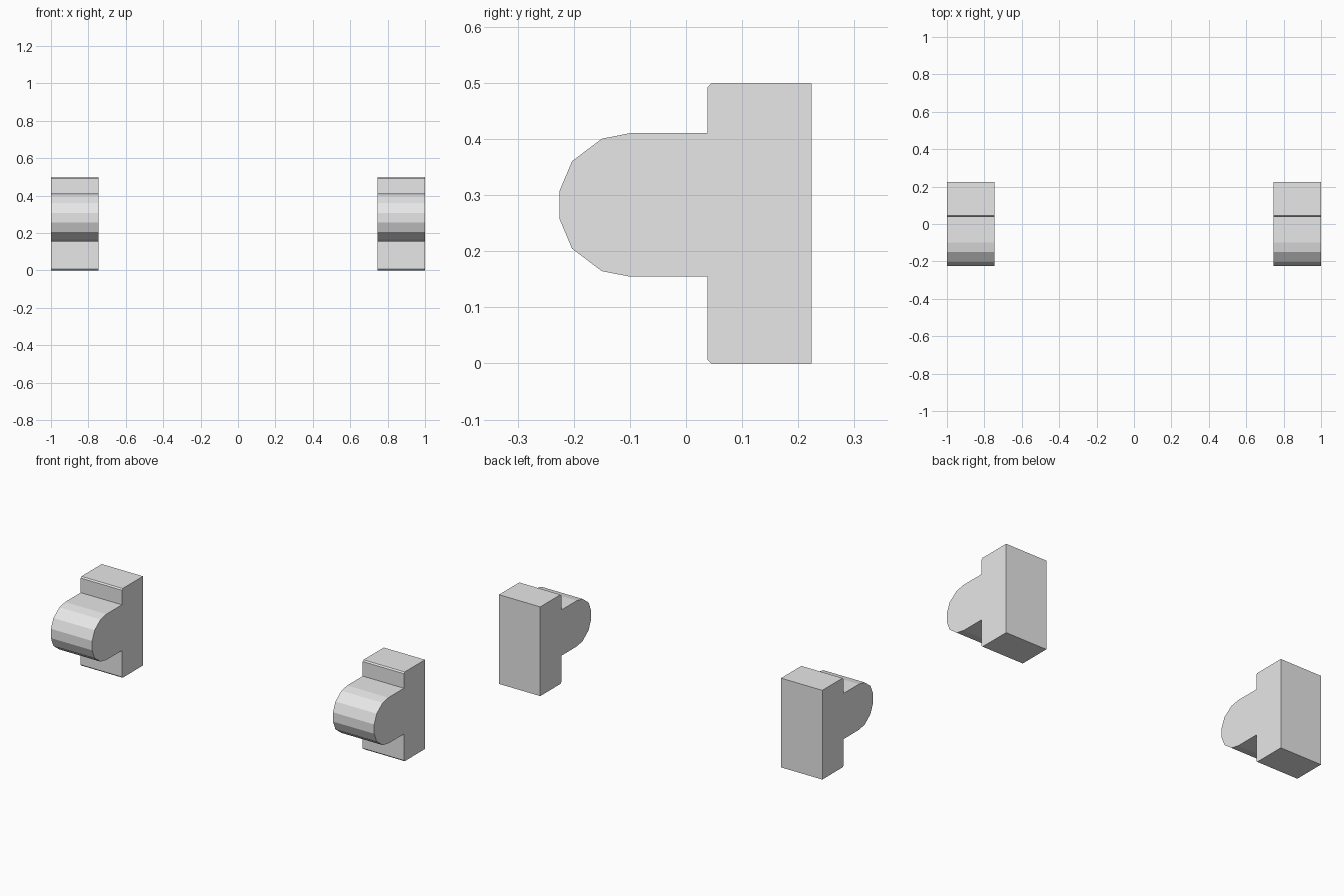
import bpy
import bmesh

if "Cube" in bpy.data.objects:
    bpy.data.objects.remove(bpy.data.objects["Cube"], do_unlink=True)

# Plain grey material
grey = bpy.data.materials.new("light_grey")
grey.use_nodes = True
colour = (0.8, 0.8, 0.8, 1)
grey.diffuse_color = colour
grey.node_tree.nodes["Principled BSDF"].inputs["Base Color"].default_value = colour

INNER, OUTER = 0.745, 1.0
BACK, FACE, HEIGHT, CHAMFER = 0.224, 0.038, 0.499, 0.007
NOSE_Z = 0.2825

# Side outline (y, z): chamfered backing block with a rounded nose
upper_nose = [(FACE, 0.128), (-0.099, 0.128), (-0.15, 0.118),
              (-0.203, 0.078), (-0.225, 0.026)]
outline = [(BACK, 0), (BACK, HEIGHT), (FACE + CHAMFER, HEIGHT), (FACE, HEIGHT - CHAMFER)]
outline += [(y, NOSE_Z + h) for y, h in upper_nose]
outline += [(y, NOSE_Z - h) for y, h in reversed(upper_nose)]
outline += [(FACE, CHAMFER), (FACE + CHAMFER, 0)]


def extruded_bracket(name, x_start, x_end):
    """Extrude the side outline across the width of one bracket."""
    bm = bmesh.new()
    side = bm.faces.new([bm.verts.new((x_start, y, z)) for y, z in outline])
    result = bmesh.ops.extrude_face_region(bm, geom=[side], use_keep_orig=True)
    moved = [v for v in result["geom"] if isinstance(v, bmesh.types.BMVert)]
    bmesh.ops.translate(bm, verts=moved, vec=(x_end - x_start, 0, 0))
    bmesh.ops.recalc_face_normals(bm, faces=bm.faces)
    mesh = bpy.data.meshes.new(name)
    bm.to_mesh(mesh)
    bm.free()
    mesh.materials.append(grey)
    obj = bpy.data.objects.new(name, mesh)
    bpy.context.collection.objects.link(obj)
    return obj


# Matching brackets at either end
extruded_bracket("left_bracket", INNER, OUTER)
extruded_bracket("right_bracket", -OUTER, -INNER)
